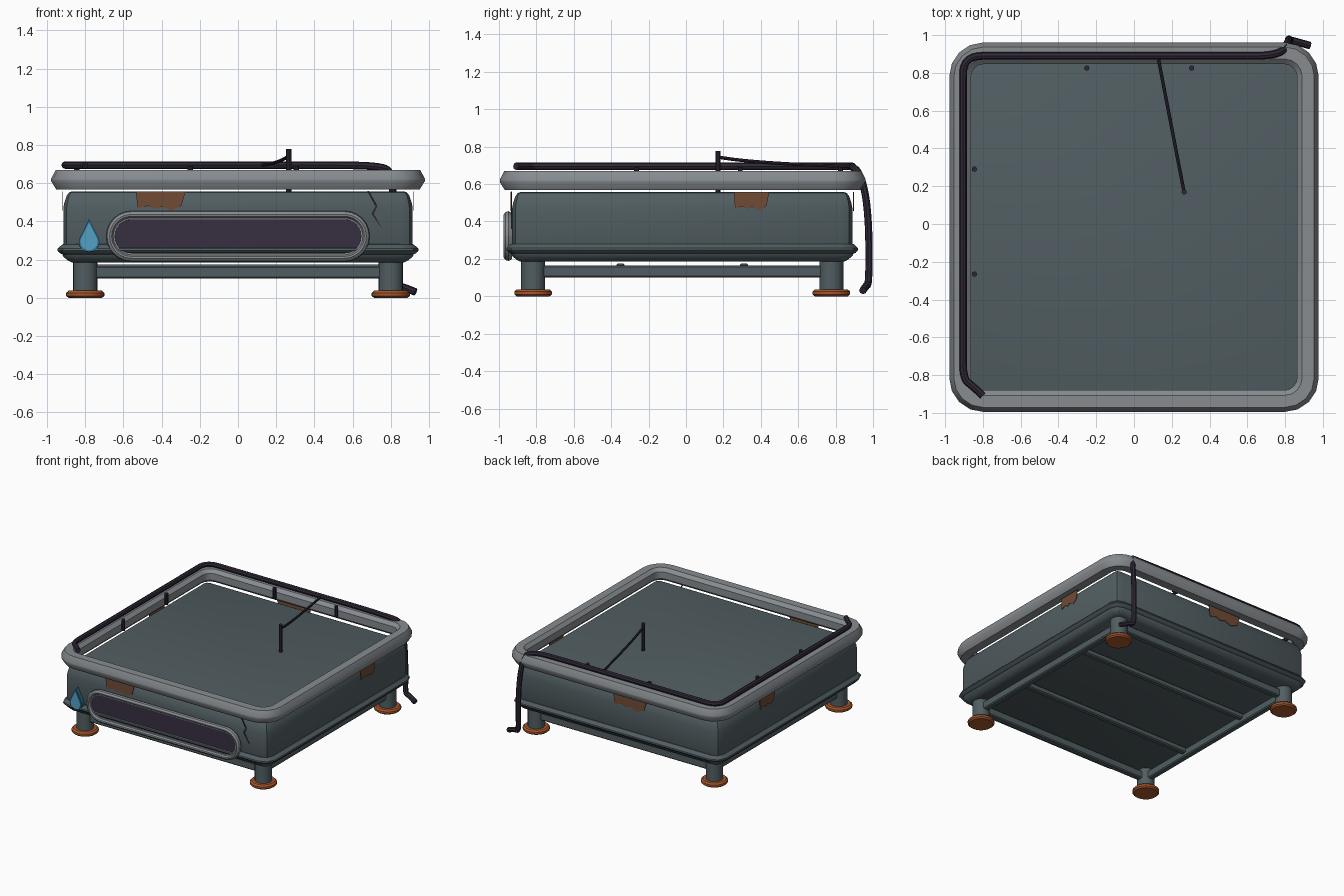
import bpy, bmesh
from math import sin, cos, pi, radians
from mathutils import Matrix, Vector

if "Cube" in bpy.data.objects:
    bpy.data.objects.remove(bpy.data.objects["Cube"])

CY = -0.02  # tank centre in y


def mat(name, rgb):
    m = bpy.data.materials.new(name)
    m.diffuse_color = tuple((c / 255) ** 2.2 for c in rgb) + (1,)
    m.use_nodes = True
    m.node_tree.nodes["Principled BSDF"].inputs["Base Color"].default_value = m.diffuse_color
    return m


STEEL = mat("slate_steel", (82, 94, 98))
RIM = mat("pale_steel", (134, 139, 143))
DARK = mat("dark_rubber", (50, 44, 58))
PANEL = mat("dark_panel", (58, 50, 66))
RUST = mat("rust", (112, 76, 56))
FOOT = mat("orange_rust", (166, 88, 48))
BLUE = mat("water_blue", (84, 160, 196))
DEEP = mat("deep_blue", (50, 112, 142))


def finish(name, bm, material, loc=(0, 0, 0), rot=(0, 0, 0), smooth=32):
    bmesh.ops.recalc_face_normals(bm, faces=bm.faces)
    me = bpy.data.meshes.new(name)
    bm.to_mesh(me)
    bm.free()
    ob = bpy.data.objects.new(name, me)
    bpy.context.collection.objects.link(ob)
    ob.location, ob.rotation_euler = loc, rot
    me.materials.append(material)
    bpy.ops.object.select_all(action='DESELECT')
    ob.select_set(True)
    bpy.context.view_layer.objects.active = ob
    bpy.ops.object.shade_smooth_by_angle(angle=radians(smooth))
    return ob


def loft(name, sx, sy, r, profile, material, seg=4, closed=False, **kw):
    """Rounded rectangle swept through (offset, height) profile points."""
    bm = bmesh.new()
    rings = []
    for off, z in profile:
        hx, hy, rad = sx + off, sy + off, max(r + off, 0.01)
        ring = []
        for q, (ax, ay) in enumerate([(1, 1), (-1, 1), (-1, -1), (1, -1)]):
            for i in range(seg + 1):
                a = (q + i / seg) * pi / 2
                ring.append(bm.verts.new((ax * (hx - rad) + rad * cos(a),
                                          ay * (hy - rad) + rad * sin(a), z)))
        rings.append(ring)
    n = len(rings[0])
    pairs = list(zip(rings, rings[1:])) + ([(rings[-1], rings[0])] if closed else [])
    for a, b in pairs:
        for i in range(n):
            bm.faces.new((a[i], a[(i + 1) % n], b[(i + 1) % n], b[i]))
    if not closed:
        bm.faces.new(rings[0])
        bm.faces.new(rings[-1])
    return finish(name, bm, material, **kw)


def lathe(name, profile, material, loc, seg=20):
    bm = bmesh.new()
    vs = [bm.verts.new((r, 0, z)) for r, z in profile]
    es = [bm.edges.new(p) for p in zip(vs, vs[1:])]
    bmesh.ops.spin(bm, geom=vs + es, axis=(0, 0, 1), cent=(0, 0, 0),
                   steps=seg, angle=2 * pi)
    bmesh.ops.remove_doubles(bm, verts=bm.verts, dist=1e-5)
    return finish(name, bm, material, loc)


def box(name, size, loc, material):
    bm = bmesh.new()
    bmesh.ops.create_cube(bm, size=1, matrix=Matrix.Diagonal((*size, 1)))
    bmesh.ops.bevel(bm, geom=bm.edges[:], offset=0.008, segments=1, affect='EDGES')
    return finish(name, bm, material, loc)


def plate(name, pts, material, loc, turn=0, depth=0.004):
    """Flat outline in x/z facing -y, turned about z."""
    bm = bmesh.new()
    f = bm.faces.new([bm.verts.new((x, 0, z)) for x, z in pts])
    ext = bmesh.ops.extrude_face_region(bm, geom=[f])
    bmesh.ops.translate(bm, vec=(0, depth, 0),
                        verts=[v for v in ext['geom'] if isinstance(v, bmesh.types.BMVert)])
    return finish(name, bm, material, loc, (0, 0, turn))


def tube(name, pts, radius, material, order=3):
    cu = bpy.data.curves.new(name, 'CURVE')
    cu.dimensions = '3D'
    cu.bevel_depth, cu.bevel_resolution, cu.use_fill_caps = radius, 2, True
    cu.resolution_u = 6
    sp = cu.splines.new('NURBS')
    sp.points.add(len(pts) - 1)
    for p, co in zip(sp.points, pts):
        p.co = (*co, 1)
    sp.order_u, sp.use_endpoint_u = order, True
    ob = bpy.data.objects.new(name, cu)
    bpy.context.collection.objects.link(ob)
    cu.materials.append(material)
    bpy.ops.object.select_all(action='DESELECT')
    ob.select_set(True)
    bpy.context.view_layer.objects.active = ob
    bpy.ops.object.convert(target='MESH')
    bpy.ops.object.shade_smooth_by_angle(angle=radians(40))


# Tank body and its stepped lower flange
loft("tank_body", 0.915, 0.91, 0.06,
     [(-0.02, 0.2), (0, 0.24), (0, 0.47), (-0.006, 0.5), (-0.018, 0.535), (-0.03, 0.552), (-0.045, 0.557)],
     STEEL, seg=2, loc=(0, CY, 0))
loft("lower_flange", 0.92, 0.915, 0.07,
     [(-0.05, 0.185), (-0.03, 0.195), (-0.005, 0.215), (0, 0.228), (0.012, 0.232),
      (0.026, 0.248), (0.024, 0.258), (0, 0.28), (-0.02, 0.282)],
     STEEL, seg=2, loc=(0, CY, 0))

# Floating top rim
loft("top_rim", 0.978, 0.978, 0.18,
     [(-0.026, 0.568), (0, 0.61), (0, 0.625), (-0.024, 0.67), (-0.088, 0.67),
      (-0.115, 0.645), (-0.115, 0.59), (-0.1, 0.572)],
     RIM, closed=True, loc=(0, -0.017, 0))

# Front window: rounded frame and dark panel
front = dict(loc=(0, -0.93, 0.322), rot=(pi / 2, 0, 0))
loft("window_frame", 0.69, 0.133, 0.132,
     [(-0.01, 0), (0, 0.018), (-0.004, 0.034), (-0.018, 0.045), (-0.028, 0.043),
      (-0.036, 0.03), (-0.044, 0.028), (-0.046, 0)],
     RIM, seg=6, closed=True, **front)
loft("window_panel", 0.65, 0.092, 0.091, [(0, 0), (0, 0.022)], PANEL, seg=6, **front)

# Legs, feet and under-frame
for sx in (-1, 1):
    for sy in (-1, 1):
        loc = (sx * 0.8, CY + sy * 0.797, 0)
        tag = ("front" if sy < 0 else "back") + ("_left" if sx < 0 else "_right")
        lathe(tag + "_leg", [(0, 0.02), (0.064, 0.02), (0.064, 0.22), (0, 0.22)], STEEL, loc)
        lathe(tag + "_foot", [(0, 0), (0.088, 0), (0.1, 0.01), (0.1, 0.026),
                              (0.088, 0.037), (0, 0.037)], FOOT, loc)
for s, a, b in ((-1, "left", "front"), (1, "right", "back")):
    box(a + "_rail", (0.05, 1.56, 0.065), (s * 0.8, CY, 0.133), STEEL)
    box(b + "_rail", (1.56, 0.05, 0.065), (0, CY + s * 0.797, 0.133), STEEL)
    box(b + "_cross_bar", (1.58, 0.045, 0.045), (0, CY + s * 0.33, 0.152), STEEL)

# Rust patches under the rim on all four sides
ragged = [(-0.5, 0), (0.5, 0), (0.42, -0.075), (0.2, -0.1), (0.02, -0.078),
          (-0.12, -0.092), (-0.25, -0.075), (-0.46, -0.09)]
for side, loc, turn, w in (("front", (-0.405, -0.937, 0.557), 0, 0.26),
                           ("right", (0.922, 0.35, 0.557), pi / 2, 0.19),
                           ("back", (-0.125, 0.897, 0.557), pi, 0.3),
                           ("left", (-0.922, 0.27, 0.557), -pi / 2, 0.2)):
    plate(side + "_rust_patch", [(x * w, z) for x, z in ragged], RUST, loc, turn)

# Water drop badge, two layers
drop = [(0, 0.09)] + [(0.054 * cos(a), -0.03 + 0.052 * sin(a))
                      for a in (radians(25 - i * 23) for i in range(11))]
plate("drop_border", drop, DEEP, (-0.78, -0.965, 0.322), depth=0.03)
plate("drop_face", [(x * 0.84, z * 0.84 - 0.004) for x, z in drop], BLUE,
      (-0.78, -0.97, 0.322), depth=0.02)

# Crack near the front right corner
plate("crack", [(0.676, 0.56), (0.686, 0.56), (0.73, 0.48), (0.712, 0.44), (0.755, 0.36),
                (0.698, 0.44), (0.72, 0.48)], DARK, (0, -0.935, 0))

# Hose round the rim, dropping down the back corner
tube("rim_hose", [(-0.8, -0.91, 0.695), (-0.85, -0.86, 0.695), (-0.905, -0.82, 0.695),
                  (-0.905, -0.65, 0.695), (-0.905, 0, 0.695), (-0.905, 0.7, 0.695),
                  (-0.905, 0.89, 0.695), (-0.7, 0.89, 0.695), (0, 0.89, 0.695),
                  (0.55, 0.89, 0.695), (0.72, 0.89, 0.69), (0.8, 0.92, 0.67),
                  (0.81, 0.955, 0.58), (0.82, 0.975, 0.42), (0.82, 0.98, 0.2),
                  (0.82, 0.975, 0.06), (0.86, 0.965, 0.06), (0.93, 0.945, 0.03)], 0.02, DARK)

# Hose clips, centre post and its wire
for i, (x, y) in enumerate(((-0.845, 0.29), (-0.845, -0.265), (-0.25, 0.825), (0.305, 0.825))):
    lathe(f"hose_clip_{i + 1}", [(0, 0.6), (0.014, 0.6), (0.014, 0.69), (0, 0.69)], DARK, (x, y, 0), 10)
lathe("centre_post", [(0, 0.55), (0.014, 0.55), (0.014, 0.778), (0, 0.778)], DARK, (0.265, 0.17, 0), 10)
tube("post_wire", [(0.265, 0.17, 0.745), (0.23, 0.35, 0.71), (0.13, 0.87, 0.695)], 0.009, DARK)
